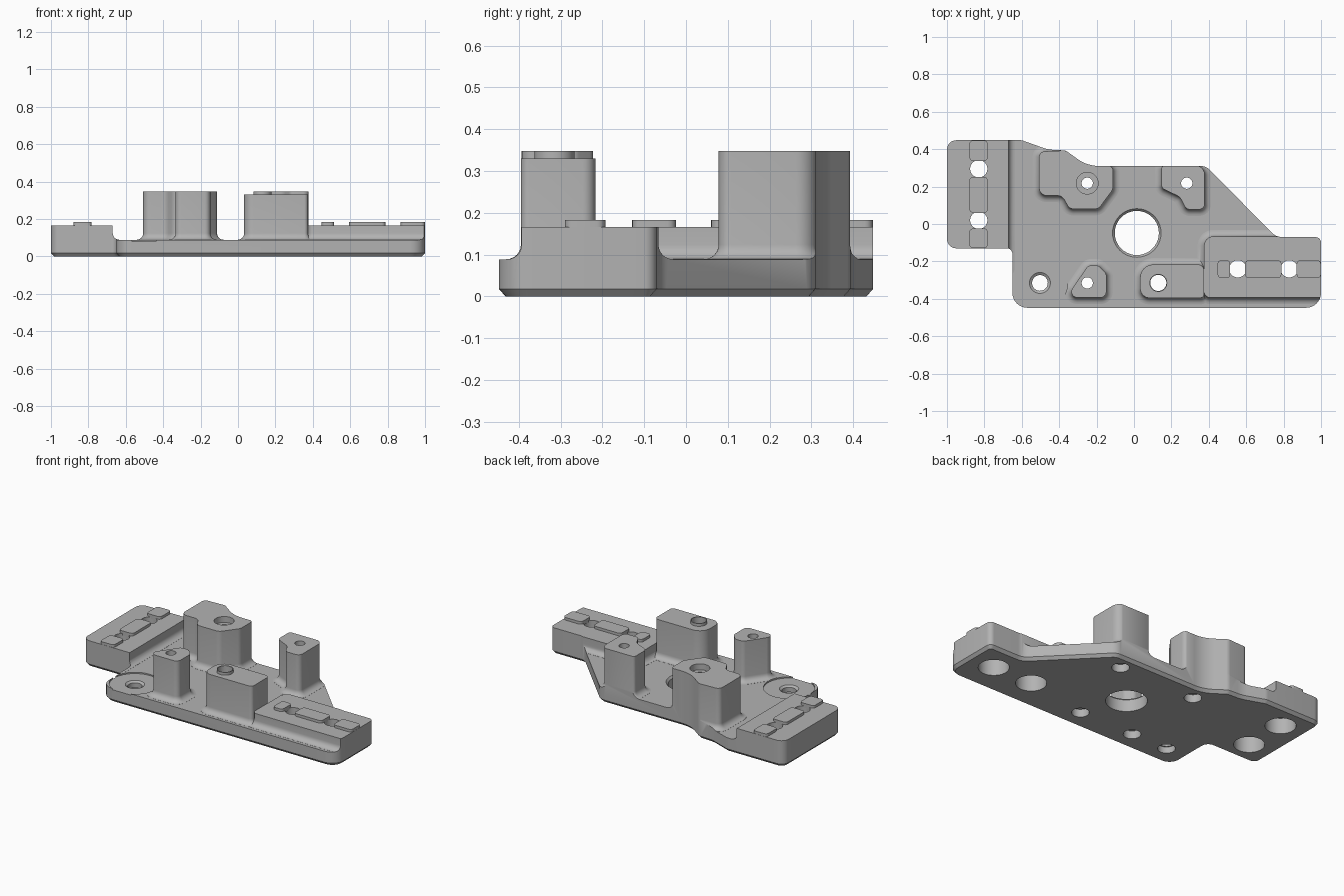
import bpy, bmesh, math
from mathutils import Vector

if "Cube" in bpy.data.objects:
    bpy.data.objects.remove(bpy.data.objects["Cube"])

grey = bpy.data.materials.new("machined_grey")
grey.diffuse_color = (0.45, 0.45, 0.45, 1)
grey.use_nodes = True
grey.node_tree.nodes["Principled BSDF"].inputs["Base Color"].default_value = grey.diffuse_color

PLATE_TOP, BLOCK_TOP, POST_TOP = 0.088, 0.166, 0.348


def outline(pts, d=0.0, seg=8):
    """Rounded polygon from (x, y, radius) corners, counter-clockwise, offset outward by d."""
    loop, n = [], len(pts)
    for i, (x, y, r) in enumerate(pts):
        p = Vector((x, y))
        a = (p - Vector(pts[i - 1][:2])).normalized()
        b = (Vector(pts[(i + 1) % n][:2]) - p).normalized()
        na, nb = Vector((a.y, -a.x)), Vector((b.y, -b.x))
        turn = a.x * b.y - a.y * b.x
        s = 1 if turn > 0 else -1
        r = max(r + s * d, 0.003)
        bis = (na + nb) / (1 + na.dot(nb))
        centre = p + bis * (d - s * r)
        a0 = math.atan2(s * na.y, s * na.x)
        sweep = math.atan2(turn, a.dot(b))
        for k in range(seg + 1):
            t = a0 + sweep * k / seg
            loop.append(centre + r * Vector((math.cos(t), math.sin(t))))
    return loop


def circle(x, y, r, n=40):
    return [Vector((x + r * math.cos(2 * math.pi * k / n),
                    y + r * math.sin(2 * math.pi * k / n))) for k in range(n)]


def stack(bm, loops):
    """Skin a list of (loop, z) into a closed solid."""
    rings = [[bm.verts.new((p.x, p.y, z)) for p in loop] for loop, z in loops]
    n = len(rings[0])
    for lo, hi in zip(rings, rings[1:]):
        for k in range(n):
            m = (k + 1) % n
            bm.faces.new((lo[k], lo[m], hi[m], hi[k]))
    bm.faces.new(rings[0][::-1])
    bm.faces.new(rings[-1])


def make(name, *solids):
    bm = bmesh.new()
    for loops in solids:
        stack(bm, loops)
    mesh = bpy.data.meshes.new(name)
    bm.to_mesh(mesh)
    bm.free()
    mesh.materials.append(grey)
    ob = bpy.data.objects.new(name, mesh)
    bpy.context.collection.objects.link(ob)
    return ob


def boolean(ob, tool, op):
    mod = ob.modifiers.new(op, 'BOOLEAN')
    mod.operation, mod.solver, mod.object = op, 'EXACT', tool
    bpy.context.view_layer.objects.active = ob
    bpy.ops.object.modifier_apply(modifier=mod.name)
    bpy.data.objects.remove(tool)


def boss(name, pts, top, r=0.035):
    """Raised block with a rounded fillet where it meets the plate."""
    loops = [(outline(pts, r), 0.04)]
    for k in range(7):
        a = math.pi / 2 * k / 6
        loops.append((outline(pts, r * (1 - math.sin(a))),
                      PLATE_TOP + 0.0007 + r * (1 - math.cos(a))))
    loops.append((outline(pts), top))
    return make(name, loops)


# slab larger than the plate, later trimmed to the plate outline
slab = [(-1.3, -0.7, .05), (1.3, -0.7, .05), (1.3, 0.7, .05), (-1.3, 0.7, .05)]
body = make("mounting_plate", [(outline(slab), -0.1), (outline(slab), PLATE_TOP)])

# low end blocks (they run past the outline and get trimmed)
left_block = [(-1.1, -0.25, .02), (-0.67, -0.25, .02), (-0.67, 0.6, .02), (-1.1, 0.6, .02)]
right_block = [(0.375, -0.393, .03), (1.1, -0.393, .02), (1.1, -0.066, .02), (0.375, -0.066, .05)]
# tall posts
back_left_post = [(-0.507, 0.152, .04), (-0.385, 0.152, .045), (-0.345, 0.08, .04),
                  (-0.19, 0.08, .04), (-0.112, 0.185, .05), (-0.112, 0.314, .03),
                  (-0.25, 0.314, .2), (-0.365, 0.393, .04), (-0.507, 0.387, .03)]
back_right_post = [(0.146, 0.192, .03), (0.245, 0.145, .05), (0.28, 0.078, .03),
                   (0.378, 0.078, .03), (0.378, 0.313, .05), (0.146, 0.313, .02)]
front_left_post = [(-0.345, -0.393, .03), (-0.148, -0.393, .03), (-0.148, -0.265, .03),
                   (-0.19, -0.222, .03), (-0.245, -0.222, .03), (-0.33, -0.345, .03)]
front_post = [(0.033, -0.395, .05), (0.374, -0.395, .02),
              (0.374, -0.217, .03), (0.033, -0.217, .07)]
for name, pts, top in (("left_block", left_block, BLOCK_TOP),
                       ("right_block", right_block, BLOCK_TOP),
                       ("back_left_post", back_left_post, POST_TOP),
                       ("back_right_post", back_right_post, POST_TOP),
                       ("front_left_post", front_left_post, POST_TOP),
                       ("front_post", front_post, 0.33)):
    boolean(body, boss(name, pts, top), 'UNION')

# locating collar on the front post
collar = circle(0.13, -0.315, 0.048)
boolean(body, make("collar", [(collar, 0.28), (collar, POST_TOP)]), 'UNION')

# plate outline with a bevelled bottom edge
plate = [(-1, -0.13, .05), (-0.65, -0.13, .03), (-0.65, -0.448, .08), (1, -0.448, .08),
         (1, -0.07, .03), (0.76, -0.07, .08), (0.385, 0.31, .07), (-0.25, 0.31, .2),
         (-0.365, 0.393, .04), (-0.46, 0.398, .2), (-0.60, 0.448, .06), (-1, 0.448, .05)]
boolean(body, make("trim", [(outline(plate, -0.016), 0), (outline(plate), 0.018),
                            (outline(plate), 0.5)]), 'INTERSECT')


# holes: stepped round cutters given as (radius, z) profiles
def hole(x, y, profile):
    return [(circle(x, y, r), z) for r, z in profile]


bolt = [(.088, -.05), (.088, .1), (.046, .1), (.046, .5)]
pin = [(.05, -.05), (.05, .05), (.03, .05), (.03, .5)]
holes = [hole(x, y, bolt) for x, y in
         ((-0.83, 0.295), (-0.83, 0.02), (0.555, -0.24), (0.83, -0.24))]
holes += [hole(0.282, 0.218, pin), hole(-0.25, -0.315, pin)]
holes.append(hole(-0.25, 0.218, pin[:3] + [(.03, .31), (.058, .31), (.058, .5)]))
holes.append(hole(0.13, -0.315, [(.05, -.05), (.05, .05), (.043, .05), (.043, .5)]))
holes.append(hole(0.015, -0.048, [(.118, -.05), (.118, .075), (.13, PLATE_TOP), (.13, .3)]))
# corner bolt hole with its round spot face
holes.append(hole(-0.503, -0.315, [(.05, -.05), (.05, .04), (.042, .04), (.042, .07),
                                   (.056, .08), (.148, .08), (.148, .3)]))
boolean(body, make("hole_cutters", *holes), 'DIFFERENCE')
parts = [body]


# raised key bars between the bolts on the end blocks
def key(name, x0, x1, y0, y1):
    c = [(x0, y0, .02), (x1, y0, .02), (x1, y1, .02), (x0, y1, .02)]
    parts.append(make(name, [(outline(c, 0, 4), 0.155), (outline(c, 0, 4), 0.183)]))


for i, (y0, y1) in enumerate(((-0.129, -0.024), (0.06, 0.252), (0.337, 0.447))):
    key(f"left_key_{i + 1}", -0.88, -0.782, y0, y1)
for i, (x0, x1) in enumerate(((0.447, 0.514), (0.594, 0.788), (0.87, 0.999))):
    key(f"right_key_{i + 1}", x0, x1, -0.29, -0.193)

# smooth the fillets and bores, keep the edges sharp
bpy.ops.object.select_all(action='DESELECT')
for ob in parts:
    ob.select_set(True)
bpy.context.view_layer.objects.active = body
bpy.ops.object.shade_smooth_by_angle(angle=math.radians(30))
